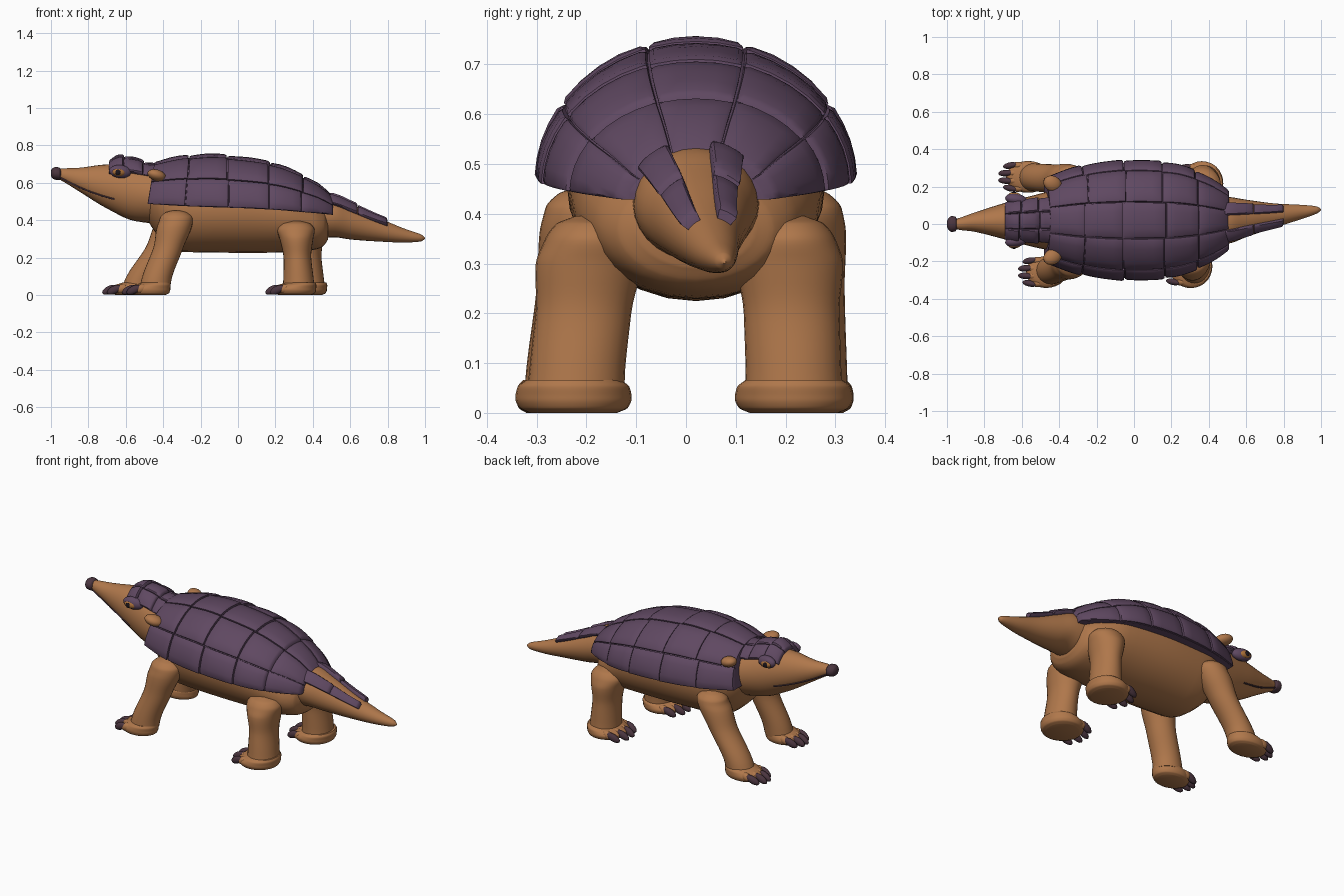
import bpy, bmesh, math, random
from mathutils import Vector

random.seed(4)
if "Cube" in bpy.data.objects:
    bpy.data.objects.remove(bpy.data.objects["Cube"])


def material(name, rgb):
    m = bpy.data.materials.new(name)
    m.use_nodes = True
    m.diffuse_color = (*rgb, 1)
    m.node_tree.nodes["Principled BSDF"].inputs["Base Color"].default_value = (*rgb, 1)
    return m


SKIN = material("warm brown skin", (0.43, 0.185, 0.07))
PLATE = material("purple plate", (0.115, 0.065, 0.12))
CLAW = material("dark claw", (0.07, 0.036, 0.05))
EYE = material("amber eye", (0.40, 0.16, 0.04))
PUPIL = material("black pupil", (0.012, 0.008, 0.012))


def sample(rows, t):
    """Monotone smooth interpolation of a table keyed by its first column."""
    i = max(k for k in range(len(rows) - 1) if k == 0 or rows[k][0] <= t)
    a, b = rows[i], rows[i + 1]
    h = b[0] - a[0]
    f = (t - a[0]) / h

    def slope(k, c):
        if k == 0 or k == len(rows) - 1:
            j = min(k, len(rows) - 2)
            return (rows[j + 1][c] - rows[j][c]) / (rows[j + 1][0] - rows[j][0])
        p, q = [(rows[j + 1][c] - rows[j][c]) / (rows[j + 1][0] - rows[j][0]) for j in (k - 1, k)]
        return 0 if p * q <= 0 else 2 * p * q / (p + q)

    out = []
    for c in range(1, len(a)):
        m0, m1 = slope(i, c) * h, slope(i + 1, c) * h
        d = b[c] - a[c]
        out.append(a[c] + f * m0 + f * f * (3 * d - 2 * m0 - m1) + f ** 3 * (m0 + m1 - 2 * d))
    return out


def finish(name, bm, mat, angle=50):
    bmesh.ops.recalc_face_normals(bm, faces=bm.faces)
    me = bpy.data.meshes.new(name)
    bm.to_mesh(me)
    bm.free()
    me.materials.append(mat)
    me.shade_smooth()
    me.set_sharp_from_angle(angle=math.radians(angle))
    ob = bpy.data.objects.new(name, me)
    bpy.context.collection.objects.link(ob)
    return ob


def skin_rings(name, rings, mat):
    bm = bmesh.new()
    vs = [[bm.verts.new(p) for p in r] for r in rings]
    n = len(vs[0])
    for a, b in zip(vs, vs[1:]):
        for k in range(n):
            bm.faces.new((a[k], a[(k + 1) % n], b[(k + 1) % n], b[k]))
    bm.faces.new(vs[0])
    bm.faces.new(vs[-1])
    return finish(name, bm, mat)


def loft(name, rows, mat, axis="x", seg=28, sub=5):
    """Elliptical sections: key, centre pair, radius pair."""
    ts = [a[0] + (b[0] - a[0]) * k / sub for a, b in zip(rows, rows[1:]) for k in range(sub)] + [rows[-1][0]]
    rings = []
    for t in ts:
        c1, c2, r1, r2 = sample(rows, t)
        pts = [(c1 + r1 * math.cos(k * math.tau / seg), c2 + r2 * math.sin(k * math.tau / seg)) for k in range(seg)]
        rings.append([(t, p, q) if axis == "x" else (p, q, t) for p, q in pts])
    return skin_rings(name, rings, mat)


def ball(name, loc, scale, mat, tilt=0.0, yaw=0.0):
    bm = bmesh.new()
    bmesh.ops.create_uvsphere(bm, u_segments=20, v_segments=12, radius=1)
    ob = finish(name, bm, mat, 80)
    ob.location, ob.scale, ob.rotation_euler = loc, scale, (0, tilt, yaw)
    return ob


def plates(name, surface, strips, columns, thick, jitter=0.0):
    """Raised, rounded plates laid over surface(x, angle, lift)."""
    prof = [(-1, 0), (-.98, .7), (-.87, .92), (-.45, 1), (0, 1.06), (.45, 1), (.87, .92), (.98, .7), (1, 0)]
    bm = bmesh.new()
    for a0, a1 in strips:
        cuts = [c + random.uniform(-jitter, jitter) * (0 < i < len(columns) - 1) for i, c in enumerate(columns)]
        for x0, x1 in zip(cuts, cuts[1:]):
            grid = []
            for s, hs in prof:
                x = (x0 + x1) / 2 + s * ((x1 - x0) / 2 - .001)
                row = []
                for t, ht in prof:
                    a = (a0 + a1) / 2 + t * ((a1 - a0) / 2 - .35)
                    # each plate tilts slightly so the rows overlap like tiles
                    lift = thick * min(hs, ht) * (1 + .18 * s)
                    row.append(bm.verts.new(surface(x, math.radians(a), lift)))
                grid.append(row)
            for r, q in zip(grid, grid[1:]):
                for k in range(len(r) - 1):
                    bm.faces.new((r[k], q[k], q[k + 1], r[k + 1]))
    return finish(name, bm, PLATE, 40)


# Body, head, nose and tail
MID = 0.02
loft("body", [(-.51, .015, .54, .10, .10), (-.42, .015, .50, .19, .19), (-.3, MID, .465, .24, .235),
              (0, MID, .462, .26, .237), (.25, MID, .435, .25, .207), (.4, MID, .385, .205, .145),
              (.46, MID, .37, .16, .105), (.48, MID, .37, .115, .075)], SKIN)
HEAD = [(-.98, 0, .65, .02, .02), (-.95, 0, .645, .028, .03), (-.85, .01, .617, .052, .063), (-.7, .015, .58, .095, .118),
        (-.55, .015, .545, .135, .15), (-.4, MID, .525, .17, .15)]
loft("head", HEAD, SKIN)
loft("nose", [(-1, 0, .65, .014, .014), (-.993, 0, .65, .03, .026), (-.975, 0, .65, .042, .034),
              (-.957, 0, .648, .04, .034), (-.946, 0, .646, .027, .026)], CLAW)
TAIL = [(.36, MID, .42, .13, .12), (.5, MID, .42, .125, .112), (.6, .03, .393, .1, .096), (.75, .045, .35, .065, .064),
        (.9, .065, .316, .037, .035), (.98, .075, .305, .018, .018), (1, .077, .303, .003, .003)]
loft("tail", TAIL, SKIN)

# Domed shell: key x, half width, rim height, crown height
SHELL = [(-.45, .23, .487, .715), (-.3, .285, .477, .745), (-.15, .315, .47, .756), (0, .325, .465, .743),
         (.2, .31, .455, .707), (.35, .26, .443, .642), (.43, .217, .436, .597), (.51, .157, .428, .525)]
THICK = 0.022


def on_shell(x, a, lift):
    w, rim, crown = sample(SHELL, x)
    s = max(0, math.sin(a))
    front = max(0, -x / .45) * .035 * (1 - s)
    return Vector((x - front, MID + (w - THICK + lift) * math.cos(a),
                   rim + (crown - rim - THICK + lift) * s))


def on_loft(rows):
    def point(x, a, lift):
        c1, c2, r1, r2 = sample(rows, x)
        return Vector((x, c1 + (r1 + lift) * math.cos(a), c2 + (r2 + lift) * math.sin(a)))
    return point


core = [[on_shell(-.447 + .954 * i / 24, math.pi * k / 24, .006) for k in range(25)] for i in range(25)]
skin_rings("shell_core", core, PLATE)
bands = [0, 33, 72, 108, 147, 180]
plates("shell_plates", on_shell, list(zip(bands, bands[1:])), [-.45, -.25, -.05, .16, .34, .51], THICK, .015)

# Head crest sweeping down toward the neck, over a thin backing
CROWN = [(-.69, .015, .58, .105, .122), (-.63, .015, .58, .115, .145), (-.55, .018, .575, .122, .136),
         (-.47, MID, .565, .125, .118), (-.41, MID, .56, .128, .115)]
crest = on_loft(CROWN)
plates("head_crest_backing", crest, [(33, 147)], [-.69, -.41], .012)
plates("head_plates", crest, [(32, 71), (71, 109), (109, 148)], [-.69, -.61, -.51, -.41], .025, .012)
plates("tail_plates", on_loft(TAIL), [(46, 78), (113, 147)], [.46, .64, .8], .022)

# Mouth line following both cheeks
for side, label in ((-1, "left"), (1, "right")):
    cu = bpy.data.curves.new("mouth_" + label, "CURVE")
    cu.dimensions = "3D"
    cu.bevel_depth = .0045
    sp = cu.splines.new("POLY")
    sp.points.add(14)
    for k, p in enumerate(sp.points):
        f = k / 14
        x = -.955 + .295 * f
        c1, c2, r1, r2 = sample(HEAD, x)
        z = .63 - .118 * f - .012 * math.sin(math.pi * f)
        s = max(-.98, min(.98, (z - c2) / r2))
        p.co = (x, c1 + side * r1 * math.sqrt(1 - s * s), c2 + r2 * s, 1)
    cu.materials.append(CLAW)
    bpy.context.collection.objects.link(bpy.data.objects.new("mouth_" + label, cu))

    # Eyes with heavy lids, and flat rounded ears
    ball("eyelid_" + label, (-.63, MID + side * .112, .66), (.06, .03, .035), PLATE, .1, -side * .15)
    ball("eye_" + label, (-.637, MID + side * .13, .656), (.036, .02, .021), EYE, .1, -side * .15)
    ball("pupil_" + label, (-.642, MID + side * .147, .656), (.014, .006, .015), PUPIL)
    ball("ear_" + label, (-.435, MID + side * .195, .64), (.053, .042, .03), SKIN, .3, -side * .5)


def leg(name, top, ankle, foot, profile, foot_size):
    """profile: height, blend from ankle to top, radius x, radius y."""
    rows = [(z, ankle[0] + (top[0] - ankle[0]) * f, ankle[1] + (top[1] - ankle[1]) * f, rx, ry)
            for z, f, rx, ry in profile]
    loft(name + "_leg", rows, SKIN, "z")
    fx, fy = foot
    rx, ry = foot_size
    loft(name + "_foot", [(0, fx, fy, rx * .75, ry * .75), (.01, fx, fy, rx * .94, ry * .93), (.03, fx, fy, rx, ry),
                          (.052, fx + .015, fy, rx * .88, ry * .96), (.066, fx + .03, fy, rx * .7, ry * .82)], SKIN, "z")
    # Four claws fanned along the toe edge
    for k in range(4):
        t = (k - 1.5) / 2
        y = fy + t * ry * .95
        x = fx - rx * math.sqrt(1 - t * t * .75)
        ball(f"{name}_toe_{k + 1}", (x + .035, y, .034), (.034, .02, .023), SKIN, -.3)
        ball(f"{name}_claw_{k + 1}", (x - .005, y, .028), (.043, .0175, .021), CLAW, -.45, t * .25)


FRONT = [(.04, 0, .082, .075), (.1, .12, .08, .075), (.25, .62, .08, .078), (.36, .9, .093, .085),
         (.41, 1, .088, .078), (.44, 1, .06, .052), (.452, 1, .02, .02)]
REAR = [(.04, 0, .085, .098), (.1, .15, .08, .096), (.2, .5, .074, .096), (.3, .85, .09, .107),
        (.345, 1, .1, .095), (.38, 1, .078, .07), (.396, 1, .025, .03)]
leg("front_left", (-.33, -.205), (-.445, -.25), (-.47, -.257), FRONT, (.108, .085))
leg("front_right", (-.34, .235), (-.54, .25), (-.567, .252), FRONT, (.117, .085))
leg("rear_left", (.31, -.19), (.325, -.222), (.303, -.226), REAR, (.115, .117))
leg("rear_right", (.365, .207), (.38, .217), (.363, .217), REAR, (.113, .119))
